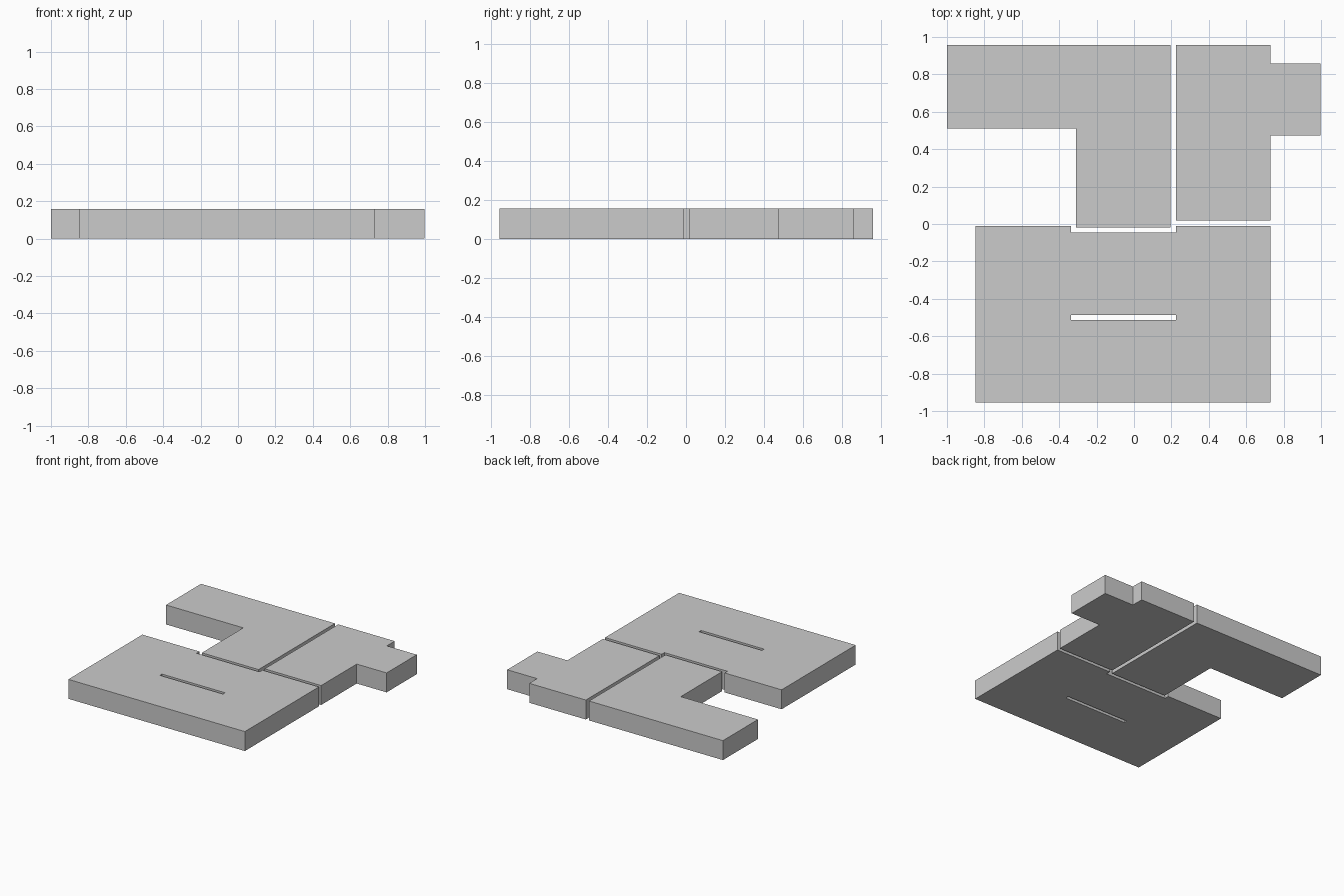
import bpy
import bmesh

if "Cube" in bpy.data.objects:
    bpy.data.objects.remove(bpy.data.objects["Cube"])

HEIGHT = 0.157


def slab(name, *loops):
    """Extrude a flat outline (first loop) with optional holes (further loops)."""
    bm = bmesh.new()
    edges = []
    for loop in loops:
        verts = [bm.verts.new((x, y, 0)) for x, y in loop]
        edges += [bm.edges.new((verts[i - 1], verts[i])) for i in range(len(verts))]
    bmesh.ops.triangle_fill(bm, use_beauty=True, edges=edges, normal=(0, 0, 1))
    top = bmesh.ops.extrude_face_region(bm, geom=bm.faces[:], use_keep_orig=True)["geom"]
    bmesh.ops.translate(bm, vec=(0, 0, HEIGHT),
                        verts=[g for g in top if isinstance(g, bmesh.types.BMVert)])
    bmesh.ops.recalc_face_normals(bm, faces=bm.faces[:])
    mesh = bpy.data.meshes.new(name)
    bm.to_mesh(mesh)
    bm.free()
    obj = bpy.data.objects.new(name, mesh)
    bpy.context.collection.objects.link(obj)
    return obj


# L-shaped plate at the back left
slab("back_left_plate",
     [(-1, 0.957), (-1, 0.51), (-0.31, 0.51), (-0.31, -0.018), (0.196, -0.018), (0.196, 0.957)])

# Plate with a side tab at the back right
slab("back_right_plate",
     [(0.225, 0.957), (0.225, 0.018), (0.73, 0.018), (0.73, 0.472),
      (0.997, 0.472), (0.997, 0.857), (0.73, 0.857), (0.73, 0.957)])

# Wide front plate with a shallow notch and a through slot
slab("front_plate",
     [(-0.847, -0.01), (-0.847, -0.955), (0.73, -0.955), (0.73, -0.01),
      (0.225, -0.01), (0.225, -0.046), (-0.338, -0.046), (-0.338, -0.01)],
     [(-0.338, -0.487), (-0.338, -0.514), (0.225, -0.514), (0.225, -0.487)])
